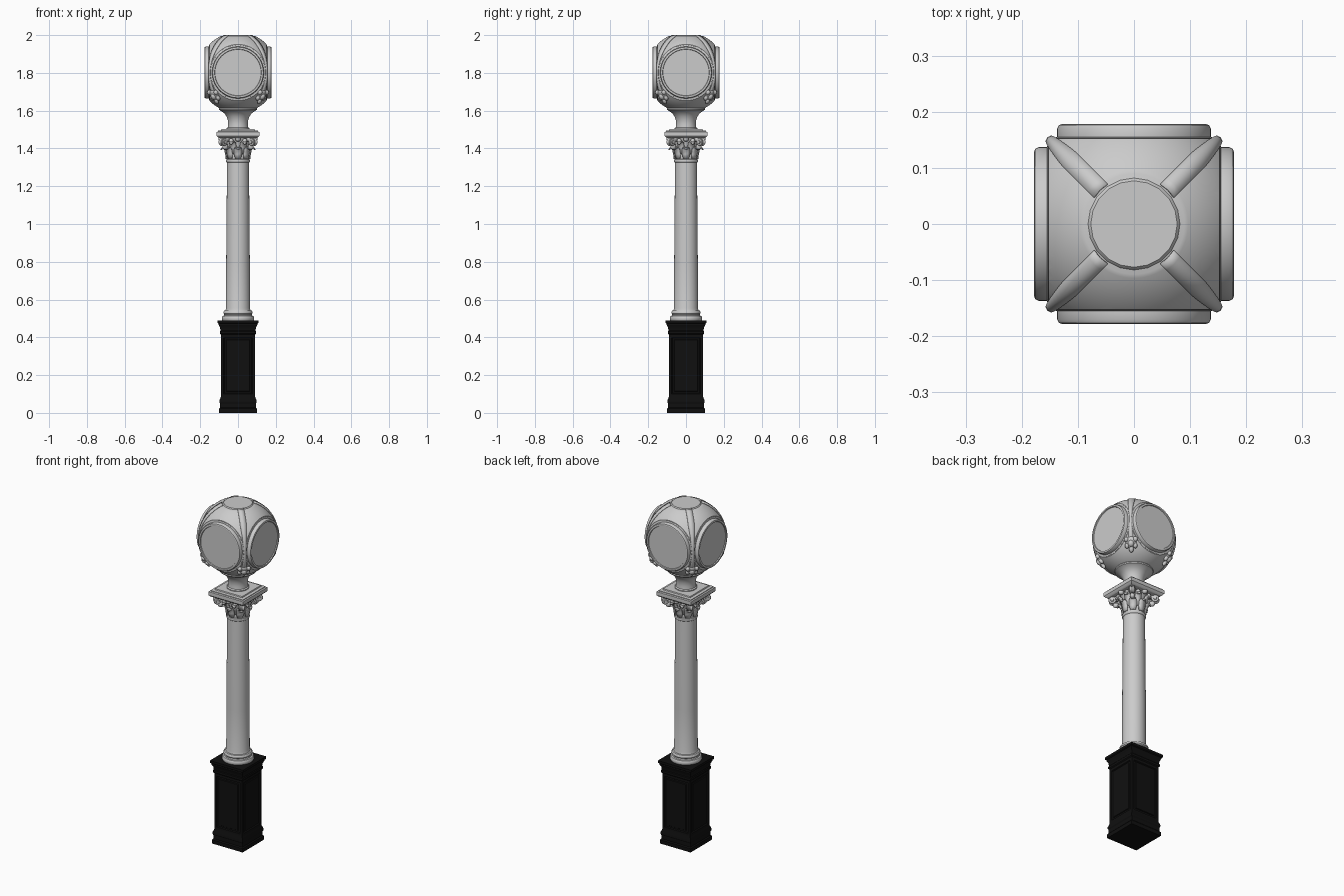
import bpy, bmesh, math
from mathutils import Matrix, Vector

if "Cube" in bpy.data.objects:
    bpy.data.objects.remove(bpy.data.objects["Cube"])

HEAD_Z, HEAD_R = 1.802, 0.213
black = bpy.data.materials.new("black_paint")
black.diffuse_color = (0.005, 0.005, 0.005, 1)
black.use_nodes = True
black.node_tree.nodes["Principled BSDF"].inputs["Base Color"].default_value = black.diffuse_color


def finish(bm, name, mat=None, angle=35):
    bmesh.ops.recalc_face_normals(bm, faces=bm.faces)
    me = bpy.data.meshes.new(name)
    bm.to_mesh(me)
    bm.free()
    me.polygons.foreach_set("use_smooth", [True] * len(me.polygons))
    me.set_sharp_from_angle(angle=math.radians(angle))
    if mat:
        me.materials.append(mat)
    ob = bpy.data.objects.new(name, me)
    bpy.context.collection.objects.link(ob)
    return ob


def lathe(bm, profile, n=48, mat=Matrix()):
    """Revolve (radius, z) points; n=4 gives a square block by half width."""
    k, off = (math.sqrt(2), math.pi / 4) if n == 4 else (1, 0)
    rings = []
    for r, z in profile:
        rings.append([bm.verts.new(mat @ Vector((r * k * math.cos(off + i * math.tau / n),
                                                 r * k * math.sin(off + i * math.tau / n), z)))
                      for i in range(n)])
    for a, b in zip(rings, rings[1:]):
        for i in range(n):
            j = (i + 1) % n
            bm.faces.new((a[i], a[j], b[j], b[i]))
    bm.faces.new(rings[0][::-1])
    bm.faces.new(rings[-1])


def strip(bm, path, angle, belly=0.004):
    """Radial ribbon through (radius, z, half width) points, raised in the middle."""
    rot = Matrix.Rotation(angle, 4, 'Z')
    rows = [[bm.verts.new(rot @ Vector((r + belly * (s == 0), s * w, z))) for s in (-1, 0, 1)]
            for r, z, w in path]
    for a, b in zip(rows, rows[1:]):
        for i in range(2):
            bm.faces.new((a[i], a[i + 1], b[i + 1], b[i]))


def ball(bm, mat, loc, size):
    bmesh.ops.create_uvsphere(bm, u_segments=14, v_segments=10, radius=1,
                              matrix=mat @ Matrix.Translation(loc) @ Matrix.Diagonal((*size, 1)))


def solid(ob, t):
    m = ob.modifiers.new("thickness", 'SOLIDIFY')
    m.thickness, m.offset = t, 0


def turn(i, n=4, start=0.0):
    return start + i * math.tau / n


# pedestal with recessed panels
bm = bmesh.new()
lathe(bm, [(.100, 0), (.100, .022), (.095, .028), (.095, .05), (.098, .056), (.098, .066),
           (.091, .085), (.091, .415), (.096, .42), (.096, .432), (.093, .436), (.095, .452),
           (.102, .466), (.102, .472), (.108, .476), (.108, .49)], 4)
bm.normal_update()
panels = [f for f in bm.faces if max(v.co.z for v in f.verts) - min(v.co.z for v in f.verts) > .25]
bmesh.ops.inset_individual(bm, faces=panels, thickness=.022)
bmesh.ops.inset_individual(bm, faces=panels, thickness=.005, depth=-.006)
bmesh.ops.inset_individual(bm, faces=panels, thickness=.012)
bmesh.ops.inset_individual(bm, faces=panels, thickness=.004, depth=.004)
finish(bm, "pedestal", black, 25)

# column base rings, tapered shaft and necking collar
bm = bmesh.new()
lathe(bm, [(.083, .488), (.086, .496), (.086, .505), (.082, .513), (.075, .515), (.073, .522),
           (.077, .527), (.077, .535), (.073, .541), (.066, .543), (.063, .555), (.0625, .8),
           (.060, 1.1), (.058, 1.325), (.062, 1.328), (.064, 1.334), (.062, 1.341),
           (.057, 1.344), (.057, 1.39), (.062, 1.43), (.074, 1.458)])
finish(bm, "column_shaft")

# capital leaves in two tiers
bm = bmesh.new()
for i in range(8):
    strip(bm, [(.058, 1.345, .014), (.061, 1.37, .02), (.066, 1.392, .021), (.076, 1.404, .017),
               (.084, 1.401, .011), (.085, 1.393, .004)], turn(i, 8))
    strip(bm, [(.060, 1.37, .014), (.064, 1.405, .018), (.074, 1.428, .018), (.086, 1.436, .014),
               (.094, 1.43, .009), (.094, 1.421, .004)], turn(i, 8, math.pi / 8))
solid(finish(bm, "capital_leaves", angle=60), .006)

# corner scrolls with hanging leaf, and a rosette on each side
bm = bmesh.new()
for i in range(4):
    rot = Matrix.Rotation(turn(i, 4, math.pi / 4), 4, 'Z')
    lathe(bm, [(.008, -.019), (.010, -.015), (.019, -.014), (.021, -.011), (.016, 0),
               (.021, .011), (.019, .014), (.010, .015), (.008, .019)], 20,
          rot @ Matrix.Translation((.113, 0, 1.434)) @ Matrix.Rotation(math.pi / 2, 4, 'X'))
    ball(bm, rot, (.092, 0, 1.446), (.030, .013, .012))
    ball(bm, rot, (.095, 0, 1.408), (.016, .013, .015))
    side = Matrix.Rotation(turn(i), 4, 'Z')
    ball(bm, side, (.088, 0, 1.45), (.015, .014, .014))
    for s in (-1, 1):
        ball(bm, side, (.076, s * .036, 1.44), (.014, .012, .013))
finish(bm, "capital_scrolls")

# square abacus
bm = bmesh.new()
lathe(bm, [(.098, 1.454), (.106, 1.458), (.113, 1.466), (.113, 1.487), (.106, 1.490),
           (.106, 1.494), (.090, 1.496), (.088, 1.502)], 4)
finish(bm, "abacus", angle=25)

# flared neck
bm = bmesh.new()
lathe(bm, [(.060, 1.50), (.060, 1.507), (.054, 1.512), (.052, 1.53), (.054, 1.55), (.061, 1.57),
           (.074, 1.588), (.092, 1.600), (.100, 1.604), (.102, 1.610), (.098, 1.616)])
finish(bm, "neck")

# globe head, cut flat behind each dial and at top and bottom
bm = bmesh.new()
bmesh.ops.create_uvsphere(bm, u_segments=64, v_segments=40, radius=HEAD_R,
                          matrix=Matrix.Translation((0, 0, HEAD_Z)))
cuts = [((math.cos(turn(i)), math.sin(turn(i)), 0), .152) for i in range(4)]
cuts += [((0, 0, 1), .193), ((0, 0, -1), .192)]
for n, d in cuts:
    bmesh.ops.bisect_plane(bm, geom=bm.verts[:] + bm.edges[:] + bm.faces[:], dist=1e-5,
                           plane_co=Vector(n) * d + Vector((0, 0, HEAD_Z)), plane_no=n,
                           clear_outer=True)
    bmesh.ops.holes_fill(bm, edges=[e for e in bm.edges if e.is_boundary], sides=0)
finish(bm, "globe_head", angle=25)

# flat top disc
bm = bmesh.new()
lathe(bm, [(.086, 1.985), (.083, 1.994), (.077, 2.0)], 20)
finish(bm, "top_disc")

# four dials with rounded bezels
for i, side in enumerate(("front", "right", "back", "left")):
    bm = bmesh.new()
    lathe(bm, [(.146, .145), (.145, .153), (.137, .155), (.137, .170), (.134, .176), (.129, .178),
               (.124, .177), (.122, .172)], 64,
          Matrix.Rotation(turn(i), 4, 'Z') @ Matrix.Translation((0, 0, HEAD_Z))
          @ Matrix.Rotation(math.pi / 2, 4, 'X'))
    finish(bm, side + "_dial")

# ribs down the corners of the globe, pinched between the dials
bm = bmesh.new()
path = []
for k in range(25):
    a = math.radians(67 - k * 4.3)
    w = .005 + .012 * min(1, abs(math.degrees(a)) / 40)
    path.append(((HEAD_R + .001) * math.cos(a), HEAD_Z + (HEAD_R + .001) * math.sin(a), w))
for i in range(4):
    strip(bm, path, turn(i, 4, math.pi / 4), .002)
solid(finish(bm, "corner_ribs", angle=60), .005)

# carved bosses at the lower corners
bm = bmesh.new()
for i in range(4):
    m = (Matrix.Rotation(turn(i, 4, math.pi / 4), 4, 'Z') @ Matrix.Translation((0, 0, HEAD_Z))
         @ Matrix.Rotation(math.radians(34), 4, 'Y') @ Matrix.Translation((HEAD_R, 0, 0)))
    ball(bm, m, (0, 0, 0), (.014, .030, .032))
    ball(bm, m, (.010, 0, -.004), (.014, .016, .018))
    ball(bm, m, (.006, 0, -.034), (.010, .012, .018))
    for s in (-1, 1):
        ball(bm, m, (.004, s * .024, .018), (.011, .012, .014))
        ball(bm, m, (.004, s * .022, -.016), (.011, .011, .015))
finish(bm, "corner_bosses")
